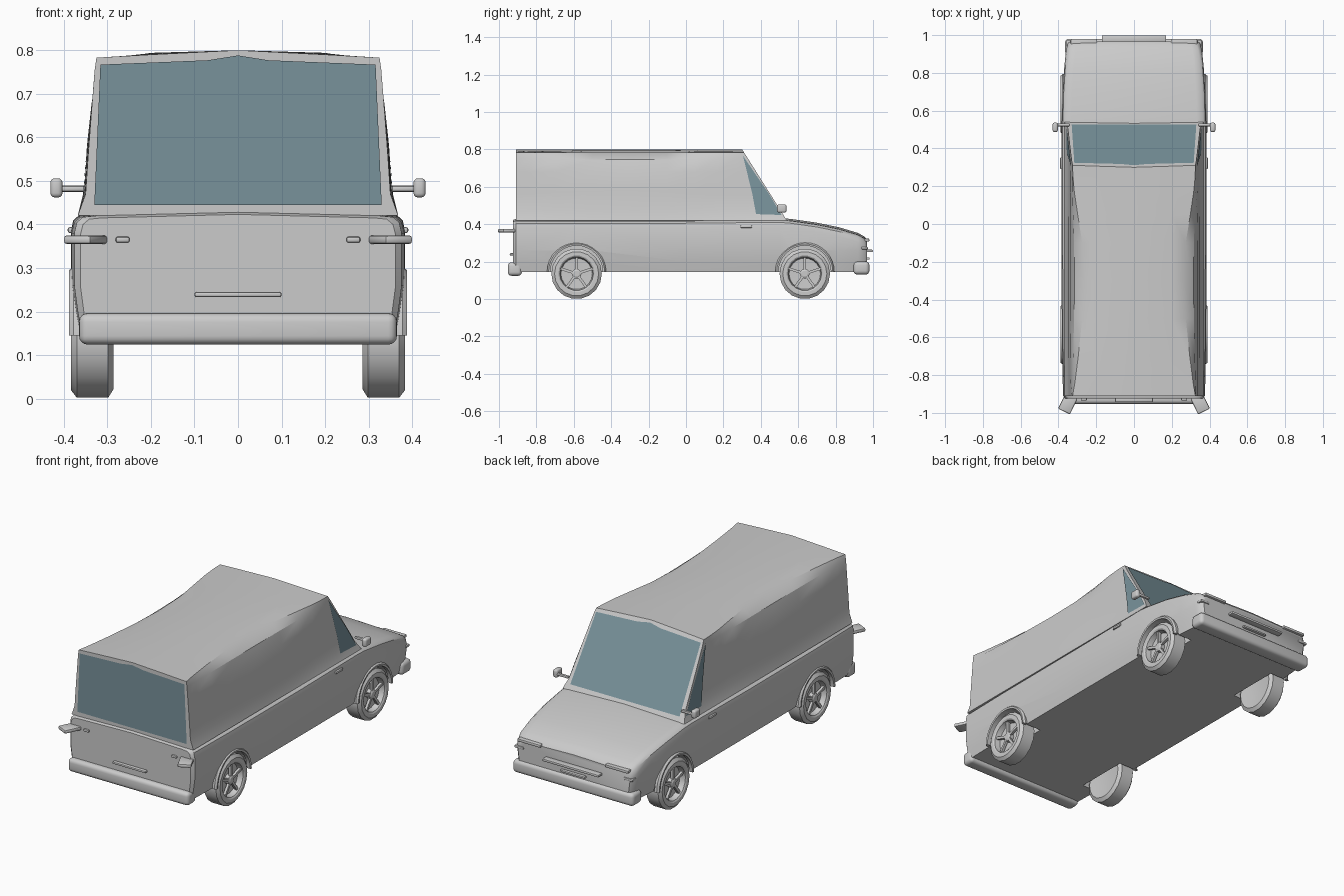
import bpy, bmesh, math
from mathutils import Vector, Matrix

if "Cube" in bpy.data.objects:
    bpy.data.objects.remove(bpy.data.objects["Cube"])

glass = bpy.data.materials.new("glass")
glass.diffuse_color = (0.19, 0.29, 0.33, 1)
glass.use_nodes = True
glass.node_tree.nodes["Principled BSDF"].inputs["Base Color"].default_value = glass.diffuse_color


def finish(name, bm, angle=35, mat=None):
    bmesh.ops.recalc_face_normals(bm, faces=bm.faces)
    me = bpy.data.meshes.new(name)
    bm.to_mesh(me)
    bm.free()
    ob = bpy.data.objects.new(name, me)
    bpy.context.collection.objects.link(ob)
    if mat:
        me.materials.append(mat)
    bpy.ops.object.select_all(action='DESELECT')
    ob.select_set(True)
    bpy.context.view_layer.objects.active = ob
    if angle:
        bpy.ops.object.shade_smooth_by_angle(angle=math.radians(angle))
    return ob


def box(name, c, s, bevel=0.005, seg=2, rz=0):
    bm = bmesh.new()
    m = Matrix.Translation(c) @ Matrix.Rotation(rz, 4, 'Z')
    bmesh.ops.create_cube(bm, size=1, matrix=m @ Matrix.Diagonal((*s, 1)))
    bmesh.ops.bevel(bm, geom=bm.edges[:], offset=bevel, segments=seg,
                    profile=0.5, affect='EDGES')
    return finish(name, bm)


def loft(bm, sections):
    """Skin half sections mirrored over x=0, last point of each lies on x=0."""
    loops = []
    for s in sections:
        full = s + [(-x, y, z) for x, y, z in reversed(s[:-1])]
        loops.append([bm.verts.new(p) for p in full])
    n = len(loops[0])
    for a, b in zip(loops, loops[1:]):
        for i in range(n):
            j = (i + 1) % n
            bm.faces.new((a[i], a[j], b[j], b[i]))
    bm.faces.new(loops[0])
    bm.faces.new(loops[-1])


def lathe(bm, profile, n, mat):
    """Closed (x, r) profile revolved around the x axis."""
    rings = [[bm.verts.new(mat @ Vector((x, r * math.cos(math.tau * k / n),
              r * math.sin(math.tau * k / n)))) for k in range(n)] for x, r in profile]
    for a, b in zip(rings, rings[1:]):
        for k in range(n):
            j = (k + 1) % n
            bm.faces.new((a[k], a[j], b[j], b[k]))
    bm.faces.new(rings[0])
    bm.faces.new(rings[-1])


# lower body: (y, half width, top z)
stations = [(-0.925, .362, .415), (-0.91, .376, .42), (-0.6, .382, .42), (0, .384, .42),
            (.5, .384, .425), (.56, .382, .42), (.7, .378, .40), (.82, .37, .375),
            (.92, .36, .345), (.955, .35, .325), (.967, .338, .31)]
bm = bmesh.new()
secs = []
for y, w, t in stations:
    secs.append([(0, y, .145)] and [(w - .018, y, .145), (w - .008, y, .2), (w, y, .26),
                (w, y, t - .04), (w - .006, y, t - .015), (w - .02, y, t - .003),
                (w - .05, y, t), (0, y, t + .008)])
loft(bm, secs)
body = finish("lower_body", bm)

# wheel arch openings
AXLES = (-0.585, 0.635)
for y in AXLES:
    for s in (1, -1):
        bm = bmesh.new()
        lathe(bm, [(-.1, .15), (.1, .15)], 32, Matrix.Translation((s * .37, y, .135)))
        cut = finish("arch_cutter", bm, 0)
        cut.hide_render = True
        mod = body.modifiers.new("arch", 'BOOLEAN')
        mod.operation, mod.object, mod.solver = 'DIFFERENCE', cut, 'EXACT'
        bpy.context.view_layer.objects.active = body
        bpy.ops.object.modifier_apply(modifier=mod.name)
        bpy.data.objects.remove(cut)

# upper body: crisp shoulders at the ends, rounded in the middle
crisp = [(.368, .42), (.35, .47), (.344, .56), (.335, .68), (.329, .755), (.325, .783), (.2, .79), (0, .80)]
soft = [(.368, .42), (.353, .48), (.347, .58), (.336, .68), (.315, .745), (.265, .782), (.2, .794), (0, .80)]


def upper(y, f, slope=0.0):
    return [((1 - f) * a[0] + f * b[0],
             y + slope * (.8 - ((1 - f) * a[1] + f * b[1])),
             (1 - f) * a[1] + f * b[1]) for a, b in zip(crisp, soft)]


bm = bmesh.new()
loft(bm, [upper(y, f) for y, f in ((-.91, 0), (-.84, .2), (-.7, .5), (-.5, .85), (-.3, 1), (-.1, .85),
                                   (.05, .45), (.17, .15))] + [upper(.25, .02, .3), upper(.30, 0, .63)])
finish("upper_body", bm, 32)


# windows
def pane(name, pts, n):
    bm = bmesh.new()
    bm.faces.new([bm.verts.new(Vector(p) + Vector(n) * .004) for p in pts])
    return finish(name, bm, 0, glass)


outline = [(-.33, .445), (.33, .445), (.316, .767), (.07, .777), (0, .788), (-.07, .777), (-.316, .767)]
pane("rear_window", [(x, -.91, z) for x, z in outline], (0, -1, 0))
pane("windshield", [(x, .30 + .63 * (.8 - z), z) for x, z in outline], (0, .85, .54))
for s in (1, -1):
    pane("side_window", [(s * .329, .305, .765), (s * .3445, .355, .56), (s * .352, .375, .452),
                         (s * .354, .515, .442), (s * .3445, .445, .56)], (s, 0, 0))

# bumpers
box("rear_bumper", (0, -.915, .16), (.73, .075, .072), .02, 4)
box("front_bumper", (0, .938, .166), (.73, .085, .07), .02, 4)

# plate and grille bars
box("rear_plate_bar", (0, -.93, .239), (.20, .025, .012))
box("grille_bar", (0, .98, .257), (.34, .038, .014))
box("front_lower_bar", (0, .972, .217), (.15, .02, .012))

for s in (1, -1):
    # rear and front lamps
    box("tail_lamp", (s * .35, -.95, .365), (.07, .095, .02), .007, 2, s * .45)
    box("rear_small_lamp", (s * .265, -.925, .365), (.032, .02, .014))
    box("front_lamp", (s * .265, .96, .315), (.14, .04, .016))
    box("front_side_lamp", (s * .33, .955, .272), (.055, .035, .014))
    # mirrors
    box("mirror_arm", (s * .375, .525, .482), (.07, .015, .014))
    box("mirror_head", (s * .417, .512, .484), (.028, .05, .044), .01, 3)
    # door handles
    box("door_handle", (s * .384, .322, .387), (.014, .062, .014))
    for y in AXLES:
        m = Matrix.Translation((s * .334, y, .135))
        if s < 0:
            m = m @ Matrix.Rotation(math.pi, 4, 'Z')
        # tyre and rim dish
        bm = bmesh.new()
        lathe(bm, [(-.04, .05), (-.048, .115), (-.036, .135), (.036, .135), (.049, .118),
                   (.049, .098), (.044, .09), (.015, .084), (.012, .02)], 18, m)
        finish("wheel", bm, 30)
        # five spokes and hub
        bm = bmesh.new()
        lathe(bm, [(0, .026), (.034, .026), (.04, .016)], 12, m)
        for k in range(5):
            r = m @ Matrix.Rotation(math.tau * k / 5, 4, 'X') @ Matrix.Translation((.03, 0, .055))
            bmesh.ops.create_cube(bm, size=1, matrix=r @ Matrix.Diagonal((.014, .014, .072, 1)))
        finish("wheel_spokes", bm, 30)
        # fender lip
        bm = bmesh.new()
        rows = []
        for k in range(17):
            a = math.pi * k / 16
            rows.append([bm.verts.new((s * x, y + q * math.cos(a), .145 + q * math.sin(a)))
                         for x, q in ((.365, .14), (.386, .14), (.388, .15), (.378, .158), (.365, .158))])
        for a, b in zip(rows, rows[1:]):
            for i in range(5):
                j = (i + 1) % 5
                bm.faces.new((a[i], a[j], b[j], b[i]))
        bm.faces.new(rows[0])
        bm.faces.new(rows[-1])
        finish("fender_lip", bm)
